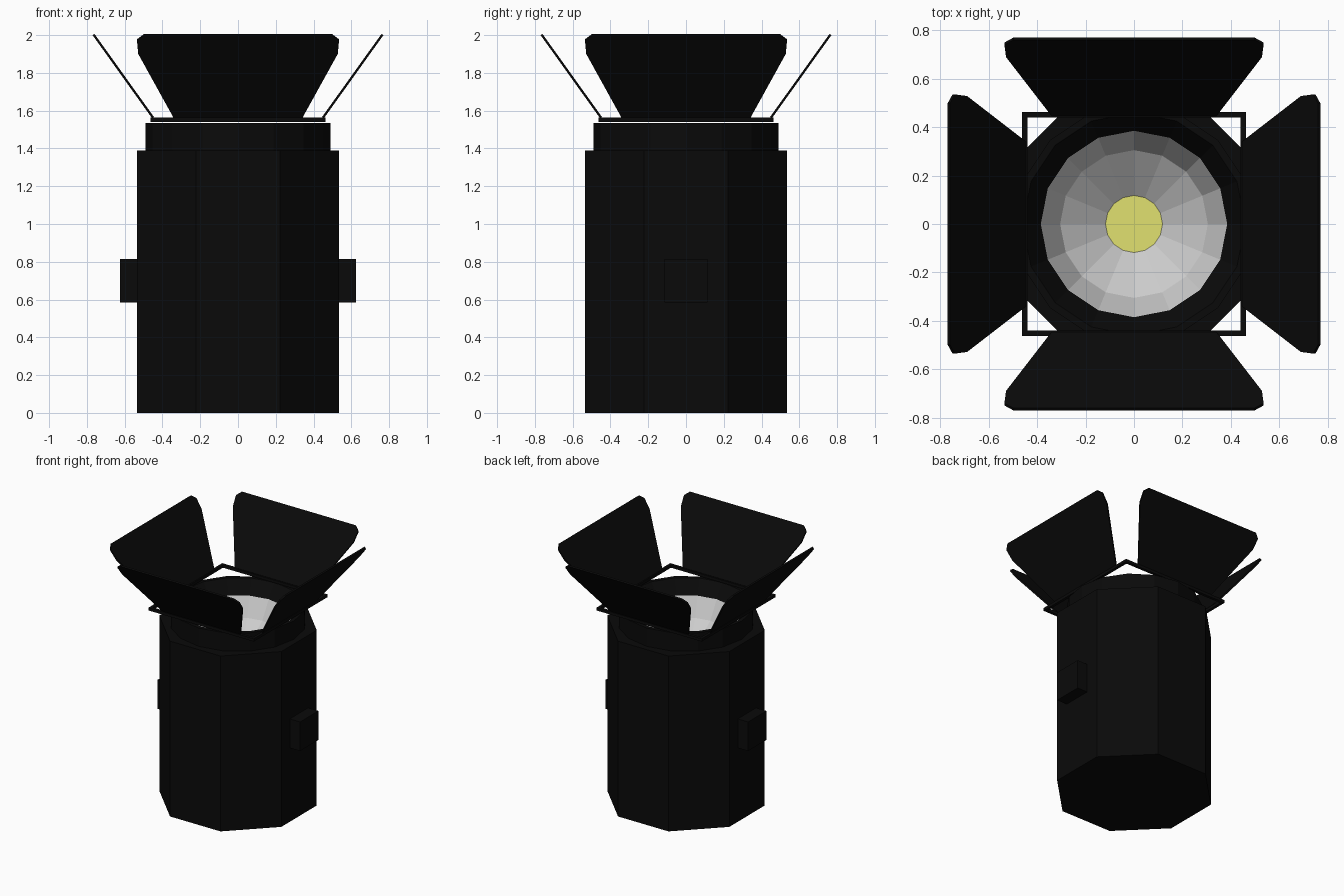
import bpy, bmesh, math
from mathutils import Matrix, Vector

if "Cube" in bpy.data.objects:
    bpy.data.objects.remove(bpy.data.objects["Cube"])


def material(name, rgb):
    m = bpy.data.materials.new(name)
    m.diffuse_color = (*rgb, 1)
    m.use_nodes = True
    m.node_tree.nodes["Principled BSDF"].inputs["Base Color"].default_value = m.diffuse_color
    return m


BLACK = material("black paint", (0.003, 0.003, 0.003))
YELLOW = material("lamp yellow", (0.75, 0.75, 0.16))


def finish(bm, name, mat=None):
    me = bpy.data.meshes.new(name)
    bm.to_mesh(me)
    bm.free()
    ob = bpy.data.objects.new(name, me)
    bpy.context.collection.objects.link(ob)
    if mat:
        me.materials.append(mat)
    return ob


def lathe(name, profile, mat=None, n=16):
    bm = bmesh.new()
    rings = [[bm.verts.new((r * math.cos(2 * math.pi * j / n),
                            r * math.sin(2 * math.pi * j / n), z))
              for j in range(n)] for r, z in profile]
    for a, b in zip(rings, rings[1:]):
        for j in range(n):
            k = (j + 1) % n
            bm.faces.new((a[j], a[k], b[k], b[j]))
    return finish(bm, name, mat)


def box(name, lo, hi, mat, turn=0.0):
    lo, hi = Vector(lo), Vector(hi)
    bm = bmesh.new()
    bmesh.ops.create_cube(bm, size=1, matrix=Matrix.Translation((lo + hi) / 2)
                          @ Matrix.Diagonal((*(hi - lo), 1)))
    bm.transform(Matrix.Rotation(turn, 4, 'Z'))
    return finish(bm, name, mat)


def door(name, turn):
    # Half outline as (x, distance along the plate), mirrored across x
    half = [(0.34, 0.0), (0.528, 0.418), (0.535, 0.505), (0.497, 0.541)]
    outline = half + [(-x, d) for x, d in reversed(half)]
    along = Vector((0, -0.315, 0.44)).normalized()
    bm = bmesh.new()
    face = bm.faces.new([bm.verts.new(Vector((x, -0.455, 1.56)) + along * d)
                         for x, d in outline])
    ext = bmesh.ops.extrude_face_region(bm, geom=[face])
    moved = [g for g in ext["geom"] if isinstance(g, bmesh.types.BMVert)]
    bmesh.ops.translate(bm, verts=moved, vec=Vector((0, 0.44, 0.315)).normalized() * 0.012)
    bmesh.ops.recalc_face_normals(bm, faces=bm.faces)
    bm.transform(Matrix.Rotation(turn, 4, 'Z'))
    return finish(bm, name, BLACK)


# Octagonal housing, open at the top behind the collar
bm = bmesh.new()
R = 0.535 / math.cos(math.pi / 8)
bmesh.ops.create_cone(bm, cap_ends=True, segments=8, radius1=R, radius2=R, depth=1.39,
                      matrix=Matrix.Translation((0, 0, 0.695)))
bm.normal_update()
if max(v.co.x for v in bm.verts) > 0.55:
    bm.transform(Matrix.Rotation(math.pi / 8, 4, 'Z'))
bm.normal_update()
top = [f for f in bm.faces if f.normal.z > 0.9]
bmesh.ops.inset_region(bm, faces=top, thickness=0.1)
bmesh.ops.delete(bm, geom=top, context='FACES')
finish(bm, "housing", BLACK)

# Front collar, reflector bowl and lamp disc
lathe("collar", [(0.49, 1.39), (0.49, 1.535), (0.46, 1.535), (0.385, 1.43)], BLACK)
lathe("reflector", [(0.385, 1.43), (0.305, 1.29), (0.118, 1.15)])
bm = bmesh.new()
bmesh.ops.create_circle(bm, cap_ends=True, segments=16, radius=0.118,
                        matrix=Matrix.Translation((0, 0, 1.15)))
finish(bm, "lamp", YELLOW)

# Side mounting blocks
for side, turn in (("right", 0), ("left", math.pi)):
    box("mount_block_" + side, (0.53, -0.115, 0.585), (0.625, 0.115, 0.815), BLACK, turn)

# Square frame bars and the four flaps hinged on them
for i in range(4):
    turn = i * math.pi / 2
    box(f"frame_bar_{i + 1}", (-0.462, -0.462, 1.541), (0.44, -0.44, 1.563), BLACK, turn)
    door(f"flap_{i + 1}", turn)
